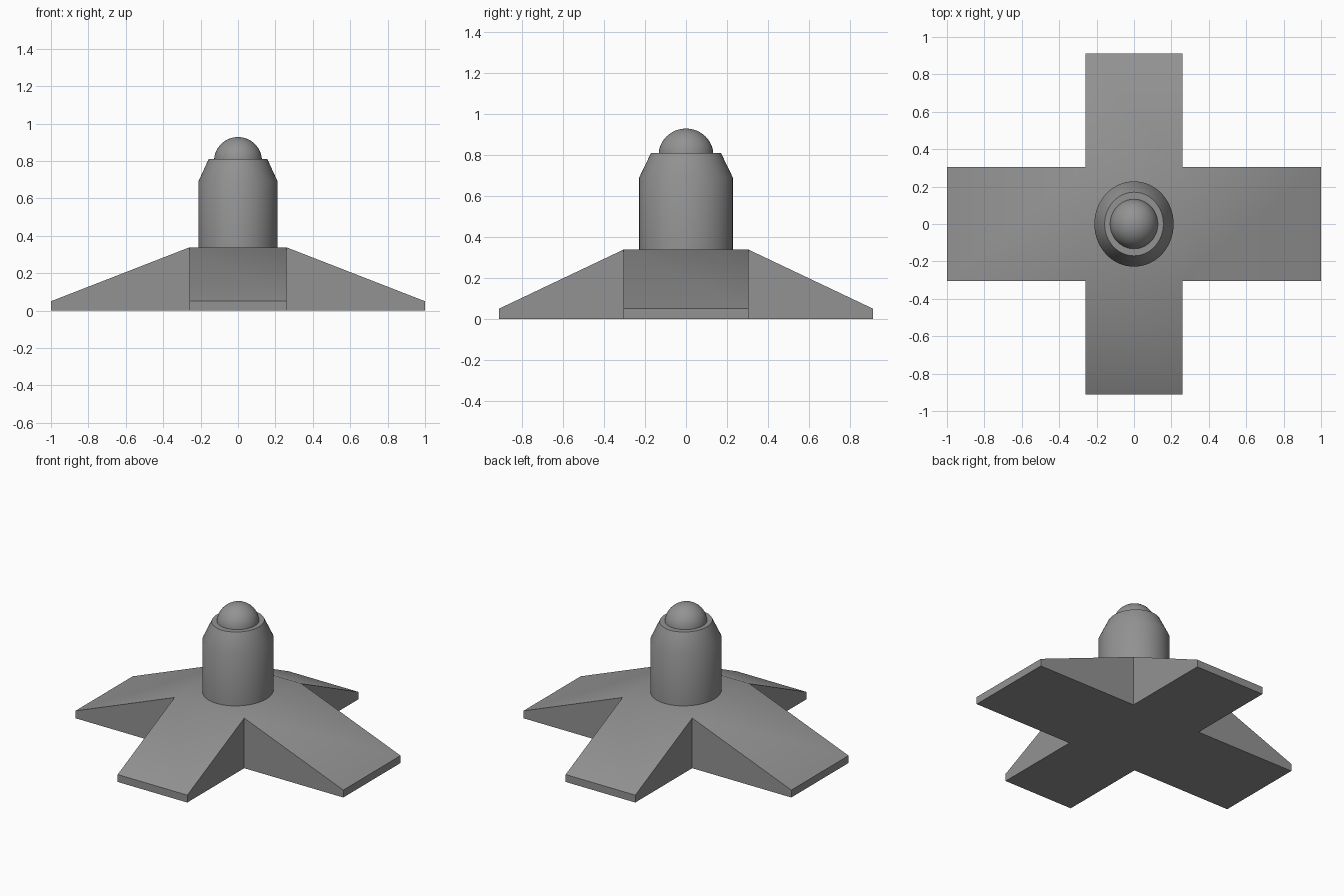
import bpy, bmesh
from math import cos, sin, pi, radians

if "Cube" in bpy.data.objects:
    bpy.data.objects.remove(bpy.data.objects["Cube"])

CX, CY = 0.26, 0.305      # half size of the raised centre
EX, EY = 1.0, 0.912       # reach of the arms
TOP, LIP = 0.338, 0.05    # centre height, height at arm tips

dark = bpy.data.materials.new("dark_grey")
dark.diffuse_color = (0.29, 0.29, 0.29, 1)
dark.use_nodes = True
dark.node_tree.nodes["Principled BSDF"].inputs["Base Color"].default_value = dark.diffuse_color


def finish(name, bm):
    bmesh.ops.recalc_face_normals(bm, faces=bm.faces[:])
    mesh = bpy.data.meshes.new(name)
    bm.to_mesh(mesh)
    bm.free()
    mesh.materials.append(dark)
    ob = bpy.data.objects.new(name, mesh)
    bpy.context.collection.objects.link(ob)
    bpy.ops.object.select_all(action='DESELECT')
    bpy.context.view_layer.objects.active = ob
    ob.select_set(True)
    bpy.ops.object.shade_smooth_by_angle(angle=radians(30))
    return ob


def lathe(name, profile, sides=64):
    """Elliptical revolve of (rx, ry, z) rings, capped at both ends."""
    bm = bmesh.new()
    rings = [[bm.verts.new((rx * cos(2 * pi * i / sides), ry * sin(2 * pi * i / sides), z))
              for i in range(sides)] for rx, ry, z in profile]
    for a, b in zip(rings, rings[1:]):
        for i in range(sides):
            j = (i + 1) % sides
            bm.faces.new((a[i], a[j], b[j], b[i]))
    bm.faces.new(rings[0])
    bm.faces.new(rings[-1])
    return finish(name, bm)


# Cross-shaped base: flat centre with four sloping arms
bm = bmesh.new()
corners = [(CX, -CY), (CX, CY), (-CX, CY), (-CX, -CY)]
low = [bm.verts.new((x, y, 0)) for x, y in corners]
high = [bm.verts.new((x, y, TOP)) for x, y in corners]
bm.faces.new(low)
bm.faces.new(high)
for i, (dx, dy) in enumerate([(1, 0), (0, 1), (-1, 0), (0, -1)]):
    j = (i + 1) % 4
    tips = [(dx * EX or corners[k][0], dy * EY or corners[k][1]) for k in (i, j)]
    t0, t1 = [bm.verts.new((x, y, 0)) for x, y in tips]
    u0, u1 = [bm.verts.new((x, y, LIP)) for x, y in tips]
    bm.faces.new((high[i], u0, u1, high[j]))   # slope
    bm.faces.new((u0, t0, t1, u1))             # tip
    bm.faces.new((low[i], t0, t1, low[j]))     # underside
    bm.faces.new((low[i], t0, u0, high[i]))    # sides
    bm.faces.new((low[j], t1, u1, high[j]))
finish("cross_base", bm)

# Oval tower with a tapered shoulder
lathe("tower", [(0.212, 0.228, TOP - 0.01), (0.212, 0.228, 0.69), (0.157, 0.17, 0.81)])

# Rounded cap sitting on the tower
steps = 16
lathe("dome", [(0.128 * cos(a), 0.133 * cos(a), 0.80 + 0.128 * sin(a))
               for a in (pi / 2 * 0.995 * k / steps for k in range(steps + 1))])
